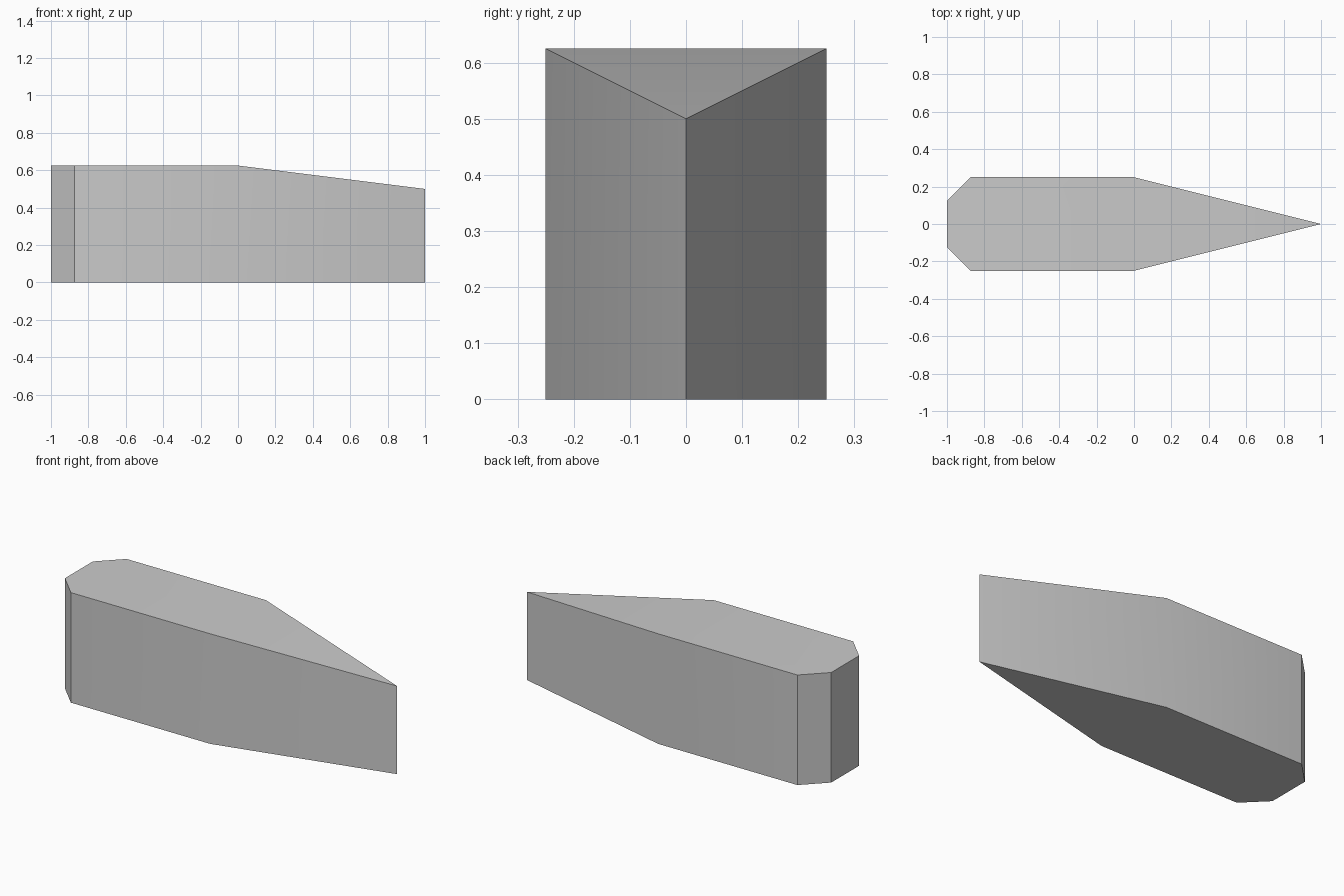
import bpy, bmesh, math

cube = bpy.data.objects.get("Cube")
if cube:
    bpy.data.objects.remove(cube, do_unlink=True)

# Plain grey material
grey = bpy.data.materials.new("plain_grey")
grey.use_nodes = True
colour = (0.6, 0.6, 0.6, 1)
grey.diffuse_color = colour
grey.node_tree.nodes["Principled BSDF"].inputs["Base Color"].default_value = colour

# Half outline from chamfered end to pointed tip: x, half width, height
stations = [(-1, 0.125, 0.625), (-0.875, 0.25, 0.625), (0, 0.25, 0.625)]
tip_x, tip_height = 1, 0.5

bm = bmesh.new()


def corner(x, y, height):
    return bm.verts.new((x, y, 0)), bm.verts.new((x, y, height))


front = [corner(x, -w, h) for x, w, h in stations]
back = [corner(x, w, h) for x, w, h in stations]
tip = corner(tip_x, 0, tip_height)

# Upright walls around the outline
ring = front + [tip] + back[::-1]
for a, b in zip(ring, ring[1:] + ring[:1]):
    bm.faces.new((a[0], b[0], b[1], a[1]))

# Flat underside, level top and sloping top
bm.faces.new([c[0] for c in reversed(ring)])
bm.faces.new([c[1] for c in front + back[::-1]])
bm.faces.new((front[-1][1], tip[1], back[-1][1]))
bmesh.ops.recalc_face_normals(bm, faces=bm.faces)

mesh = bpy.data.meshes.new("wedge_body")
bm.to_mesh(mesh)
bm.free()
mesh.materials.append(grey)
body = bpy.data.objects.new("wedge_body", mesh)
bpy.context.collection.objects.link(body)

# Soft shading over the shallow bends, sharp elsewhere
bpy.context.view_layer.objects.active = body
body.select_set(True)
bpy.ops.object.shade_smooth_by_angle(angle=math.radians(30))
